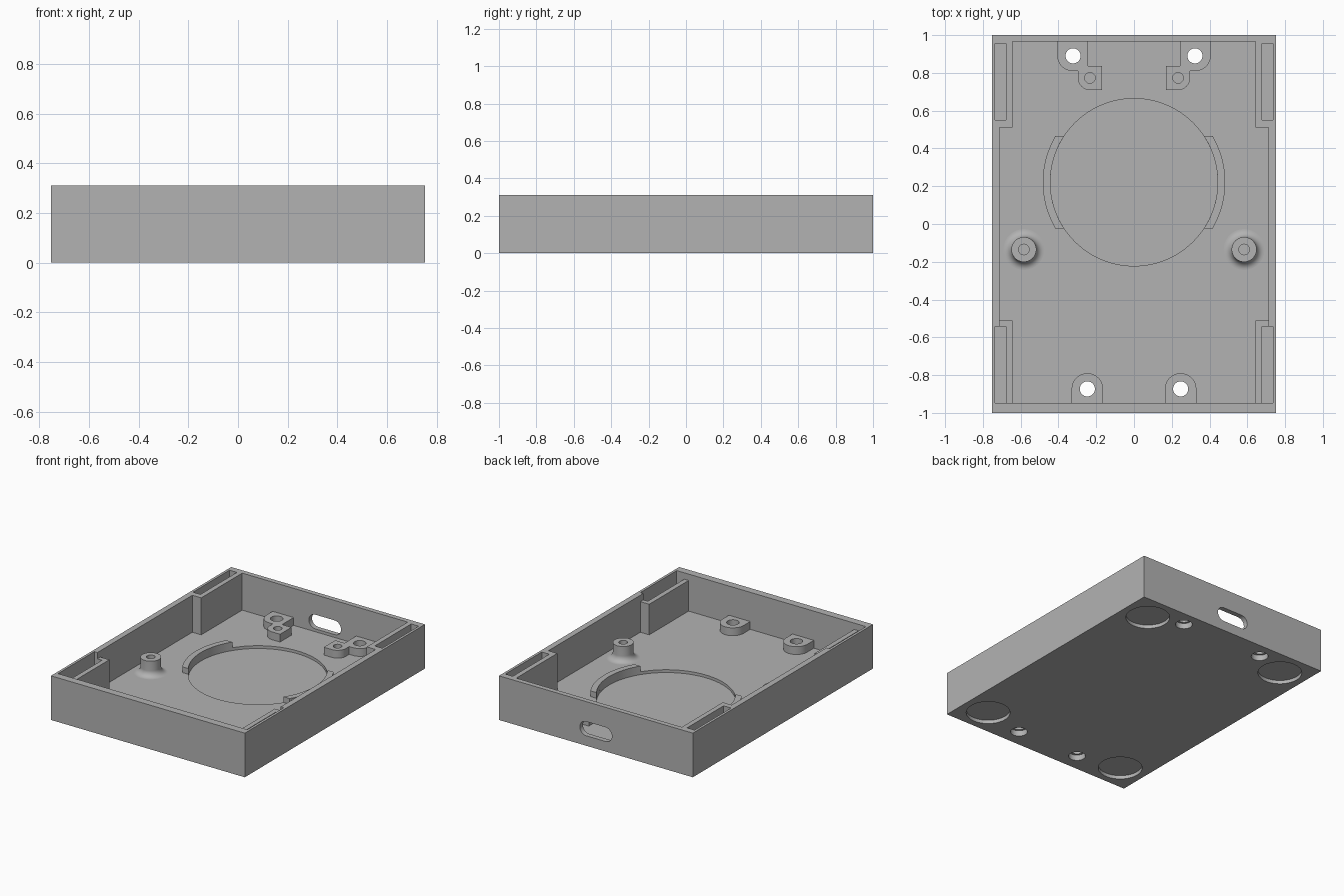
import bpy, bmesh, math
from mathutils import Matrix

if "Cube" in bpy.data.objects:
    bpy.data.objects.remove(bpy.data.objects["Cube"])

FLOOR, TOP = 0.05, 0.31
HX, HY = 0.753, 1.0

grey = bpy.data.materials.new("plastic_grey")
grey.diffuse_color = (0.45, 0.45, 0.45, 1)
grey.use_nodes = True
grey.node_tree.nodes["Principled BSDF"].inputs["Base Color"].default_value = grey.diffuse_color


def prism(name, pts, z0, z1):
    """Extrude a flat outline from z0 to z1."""
    bm = bmesh.new()
    face = bm.faces.new([bm.verts.new((x, y, z0)) for x, y in pts])
    ext = bmesh.ops.extrude_face_region(bm, geom=[face])
    for v in ext["geom"]:
        if isinstance(v, bmesh.types.BMVert):
            v.co.z = z1
    bmesh.ops.recalc_face_normals(bm, faces=bm.faces)
    me = bpy.data.meshes.new(name)
    bm.to_mesh(me)
    bm.free()
    ob = bpy.data.objects.new(name, me)
    bpy.context.collection.objects.link(ob)
    me.materials.append(grey)
    return ob


def arc(cx, cy, r, a0, a1, n):
    """Points along an arc, angles in degrees."""
    return [(cx + r * math.cos(math.radians(a0 + (a1 - a0) * i / n)),
             cy + r * math.sin(math.radians(a0 + (a1 - a0) * i / n))) for i in range(n + 1)]


def disc(cx, cy, r, z0, z1, n=48):
    return prism("cutter", arc(cx, cy, r, 0, 360, n)[:-1], z0, z1)


def block(x0, x1, y0, y1, z0, z1):
    return prism("cutter", [(x0, y0), (x1, y0), (x1, y1), (x0, y1)], z0, z1)


def cut(ob, *cutters):
    """Subtract each cutter and delete it."""
    bpy.context.view_layer.objects.active = ob
    for c in cutters:
        m = ob.modifiers.new("cut", 'BOOLEAN')
        m.operation, m.solver, m.object = 'DIFFERENCE', 'EXACT', c
        bpy.ops.object.modifier_apply(modifier=m.name)
        bpy.data.objects.remove(c)


def smooth(ob):
    bpy.ops.object.select_all(action='DESELECT')
    ob.select_set(True)
    bpy.context.view_layer.objects.active = ob
    bpy.ops.object.shade_smooth_by_angle(angle=math.radians(30))


def mirrored(pts, s):
    return [(s * x, y) for x, y in pts]


# Tray: outer box with a cavity that leaves the corner ribs standing
tray = prism("tray", [(-HX, -HY), (HX, -HY), (HX, HY), (-HX, HY)], 0, TOP)
half = [(0.643, -0.947), (0.643, -0.51), (0.712, -0.51),
        (0.712, 0.51), (0.643, 0.51), (0.643, 0.965)]
cut(tray, prism("cutter", half + mirrored(half, -1)[::-1], FLOOR, 0.4))

# Round recess in the floor
cut(tray, disc(0, 0.221, 0.443, 0.03, 0.2, 96))

# Cable slot through the back wall
slot = prism("cutter", arc(0.075, 0, 0.05, -90, 90, 16) + arc(-0.075, 0, 0.05, 90, 270, 16), -0.1, 0.1)
slot.data.transform(Matrix.Translation((0, 0.99, 0.12)) @ Matrix.Rotation(math.pi / 2, 4, 'X'))
cut(tray, slot)

rear_outline = ([(0.407, 0.965)] + arc(0.324, 0.893, 0.083, 0, -90, 12)
                + [(0.297, 0.81)] + arc(0.233, 0.773, 0.064, 0, -90, 12)
                + [(0.17, 0.709), (0.17, 0.836), (0.243, 0.836), (0.243, 0.965)])
front_outline = [(0.33, -0.947)] + arc(0.247, -0.873, 0.083, 0, 180, 24) + [(0.164, -0.947)]
a_end = math.degrees(math.asin(0.244 / 0.483))
a_in = math.degrees(math.asin(0.244 / 0.443))
arc_outline = arc(0, 0.221, 0.483, -a_end, a_end, 24) + arc(0, 0.221, 0.443, a_in, -a_in, 24)

for s, side in ((-1, "left"), (1, "right")):
    xs = lambda a, b: sorted((s * a, s * b))
    # Corner pockets; the front ribs stand slightly lower than the rim
    cut(tray,
        block(*xs(0.677, 0.735), 0.55, 0.955, FLOOR, 0.4),
        block(*xs(0.6, 0.712), -0.947, -0.5, 0.265, 0.4),
        block(*xs(0.677, 0.735), -0.947, -0.543, FLOOR, 0.4))

    # Foot recesses and countersunk screw holes underneath
    for y in (-0.81, 0.81):
        cut(tray, disc(s * 0.562, y, 0.143, -0.1, 0.025, 64))
    for x, y in ((0.3225, 0.89), (0.247, -0.873)):
        cut(tray, disc(s * x, y, 0.055, -0.1, 0.04), disc(s * x, y, 0.04, -0.1, 0.2))

    # Screw bosses against the back and front walls
    rear = prism(side + "_rear_boss", mirrored(rear_outline, s), FLOOR, 0.105)
    cut(rear, disc(s * 0.3225, 0.89, 0.04, 0, 0.2), disc(s * 0.233, 0.773, 0.028, 0.055, 0.2, 32))
    front = prism(side + "_front_boss", mirrored(front_outline, s), FLOOR, 0.105)
    cut(front, disc(s * 0.247, -0.873, 0.04, 0, 0.2))

    # Curved retaining lip beside the round recess
    lip = prism(side + "_lip", mirrored(arc_outline, s), FLOOR, 0.09)

    # Standoff post with flared foot and blind hole, turned from a profile
    flare = [(r, z + 0.11) for r, z in arc(0.108, -0.018, 0.042, 270, 180, 10)]
    profile = [(0, 0.06), (0.028, 0.06), (0.028, 0.158), (0.066, 0.158)] + flare[::-1]
    bm = bmesh.new()
    vs = [bm.verts.new((r, 0, z)) for r, z in profile]
    es = [bm.edges.new(p) for p in zip(vs, vs[1:])]
    bmesh.ops.spin(bm, geom=vs + es, axis=(0, 0, 1), cent=(0, 0, 0), angle=2 * math.pi, steps=48)
    bmesh.ops.remove_doubles(bm, verts=bm.verts, dist=1e-5)
    bmesh.ops.recalc_face_normals(bm, faces=bm.faces)
    if max(bm.faces, key=lambda f: f.calc_center_median().z).normal.z < 0:
        bmesh.ops.reverse_faces(bm, faces=bm.faces)
    me = bpy.data.meshes.new(side + "_post")
    bm.to_mesh(me)
    bm.free()
    me.materials.append(grey)
    post = bpy.data.objects.new(side + "_post", me)
    post.location = (s * 0.583, -0.135, 0)
    bpy.context.collection.objects.link(post)
    for ob in (rear, front, lip, post):
        smooth(ob)

smooth(tray)
